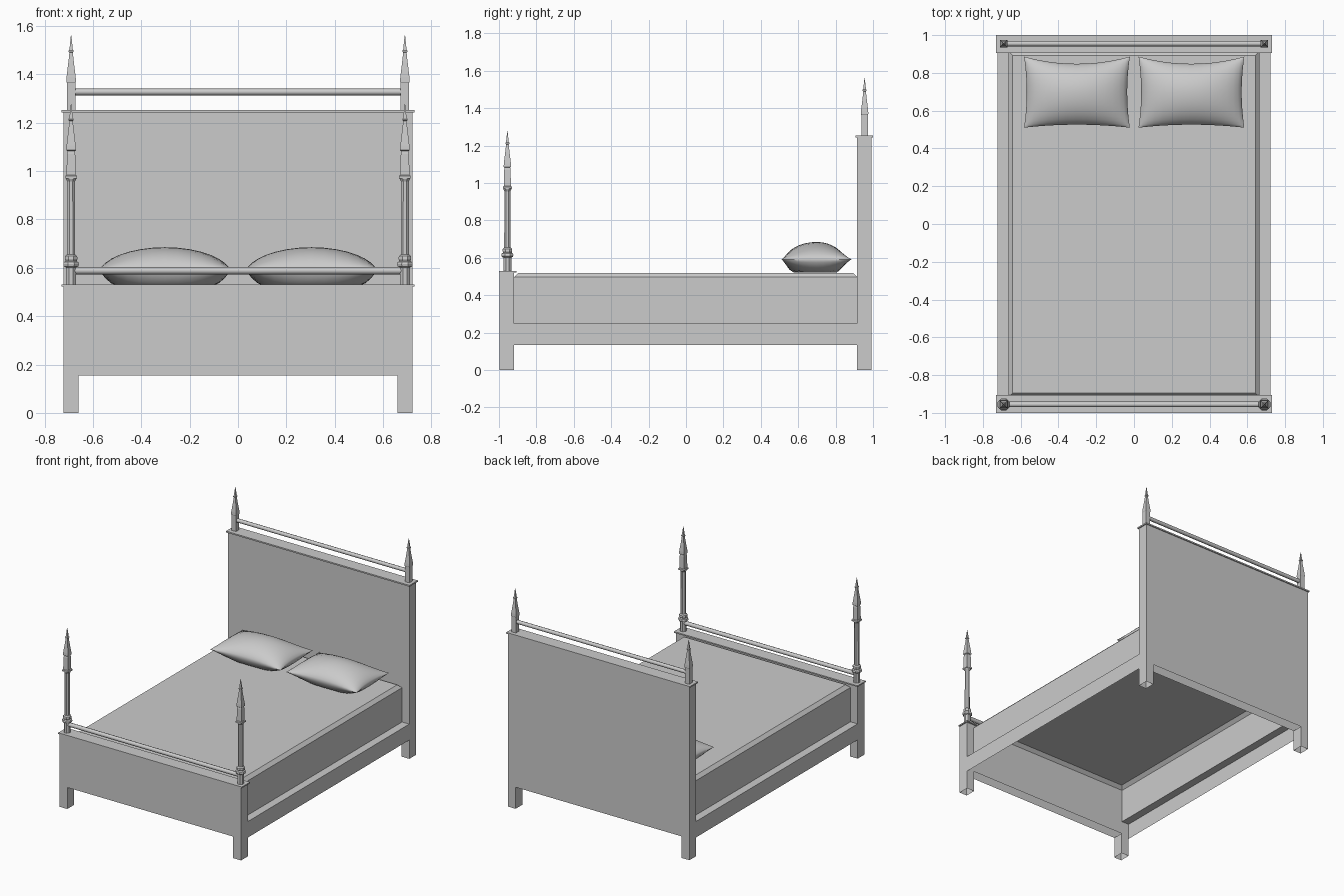
import bpy, bmesh, math
from mathutils import Vector

if "Cube" in bpy.data.objects:
    bpy.data.objects.remove(bpy.data.objects["Cube"])


def finish(name, bm, smooth=None):
    me = bpy.data.meshes.new(name)
    bm.to_mesh(me)
    bm.free()
    ob = bpy.data.objects.new(name, me)
    bpy.context.collection.objects.link(ob)
    if smooth:
        bpy.context.view_layer.objects.active = ob
        ob.select_set(True)
        bpy.ops.object.shade_smooth_by_angle(angle=math.radians(smooth))
        ob.select_set(False)
    return ob


def box(name, lo, hi):
    bm = bmesh.new()
    bmesh.ops.create_cube(bm, size=1)
    for v in bm.verts:
        v.co = Vector([(a + b) / 2 + c * (b - a) for a, b, c in zip(lo, hi, v.co)])
    return finish(name, bm)


def delete_bottoms(bm):
    bm.normal_update()
    down = [f for f in bm.faces if f.normal.z < -0.9]
    bmesh.ops.delete(bm, geom=down, context='FACES')


def lathe(name, profile, sides, x, y, z):
    """Stack of polygon rings; radius is the half width across flats."""
    bm = bmesh.new()
    k = 1 / math.cos(math.pi / sides)
    rings = []
    for r, h in profile:
        rings.append([bm.verts.new((x + r * k * math.cos(a), y + r * k * math.sin(a), z + h))
                      for a in (2 * math.pi * (i + 0.5) / sides for i in range(sides))])
    for a, b in zip(rings, rings[1:]):
        for i in range(sides):
            j = (i + 1) % sides
            bm.faces.new((a[i], a[j], b[j], b[i]))
    bm.faces.new(rings[0][::-1])
    bm.faces.new(rings[-1])
    return finish(name, bm)


def board(name, y0, y1, top):
    """End board with two legs, hollow and open underneath."""
    prof = [(-.722, 0), (-.66, 0), (-.66, .155), (.66, .155), (.66, 0), (.722, 0),
            (.722, top), (-.722, top)]
    bm = bmesh.new()
    f = bm.faces.new([bm.verts.new((x, y0, z)) for x, z in prof])
    ext = bmesh.ops.extrude_face_region(bm, geom=[f], use_keep_orig=True)
    for v in ext['geom']:
        if isinstance(v, bmesh.types.BMVert):
            v.co.y = y1
    bmesh.ops.recalc_face_normals(bm, faces=bm.faces)
    delete_bottoms(bm)
    return finish(name, bm)


def rod(name, y, z, r):
    bm = bmesh.new()
    bmesh.ops.create_cone(bm, cap_ends=True, segments=8, radius1=r, radius2=r, depth=1.37)
    for v in bm.verts:
        v.co = Vector((v.co.z, y + v.co.x, z + v.co.y))
    return finish(name, bm, 50)


# End boards and their thin caps
board("headboard", .915, .993, 1.243)
board("footboard", -.997, -.919, .522)
box("headboard_cap", (-.73, .906, 1.243), (.73, 1, 1.253))
box("footboard_cap", (-.73, -1, .522), (.73, -.906, .531))

# Cross rods
rod("headboard_rod", .955, 1.327, .014)
rod("footboard_rod", -.955, .588, .015)

# Spires and turned posts
spire = [(.018, 0), (.018, .112), (.020, .116), (.019, .135), (.011, .20), (.007, .237),
         (.010, .24), (.010, .246), (.007, .25), (.001, .308)]
collar = [(.024, 0), (.024, .01), (.019, .014), (.017, .10), (.015, .112)] + spire[2:]
shaft = [(.021, 0), (.021, .07), (.030, .075), (.032, .084), (.030, .092), (.023, .097),
         (.026, .106), (.025, .117), (.017, .124), (.016, .425), (.022, .437), (.022, .443)]
for side, x in (("left", -.69), ("right", .69)):
    lathe(f"head_spire_{side}", spire, 4, x, .955, 1.253)
    lathe(f"foot_post_{side}", shaft, 8, x, -.955, .531)
    lathe(f"foot_spire_{side}", collar, 4, x, -.955, .970)

# Side rails: top strip and outer face, open inside
for side, s in (("left", -1), ("right", 1)):
    bm = bmesh.new()
    rows = [[bm.verts.new((s * x, y, z)) for x, z in ((.722, .135), (.722, .25), (.664, .25))]
            for y in (-.919, .915)]
    for i in range(2):
        q = [rows[0][i], rows[1][i], rows[1][i + 1], rows[0][i + 1]]
        bm.faces.new(q if s > 0 else q[::-1])
    finish(f"side_rail_{side}", bm)

# Mattress: chamfered top, open underneath
bm = bmesh.new()
bmesh.ops.create_cube(bm, size=1)
for v in bm.verts:
    v.co = Vector((v.co.x * 1.33, -.002 + v.co.y * 1.834, .385 + v.co.z * .27))
edges = [e for e in bm.edges if all(v.co.z > .5 for v in e.verts)]
bmesh.ops.bevel(bm, geom=edges, offset=.023, segments=1, affect='EDGES', profile=.5)
delete_bottoms(bm)
finish("mattress", bm)


# Pillows: two puffed sheets welded at the seam
def pillow(name, cx):
    n = 16
    bm = bmesh.new()
    for up in (True, False):
        g = []
        for j in range(n + 1):
            row = []
            for i in range(n + 1):
                u, v = math.sin((i / n - .5) * math.pi), math.sin((j / n - .5) * math.pi)
                pinch = .038 if v > 0 else .016
                x = cx + u * (.28 - .014 * (1 - v * v))
                y = .698 + v * (.188 - pinch * (1 - u * u))
                f = max(0, (1 - u * u) * (1 - v * v)) ** .6
                z = .592 + .093 * f if up else max(.523, .592 - .115 * f)
                row.append(bm.verts.new((x, y, z)))
            g.append(row)
        for j in range(n):
            for i in range(n):
                q = (g[j][i], g[j][i + 1], g[j + 1][i + 1], g[j + 1][i])
                bm.faces.new(q if up else q[::-1])
    bmesh.ops.remove_doubles(bm, verts=bm.verts, dist=.0005)
    finish(name, bm, 50)


pillow("pillow_left", -.302)
pillow("pillow_right", .304)
